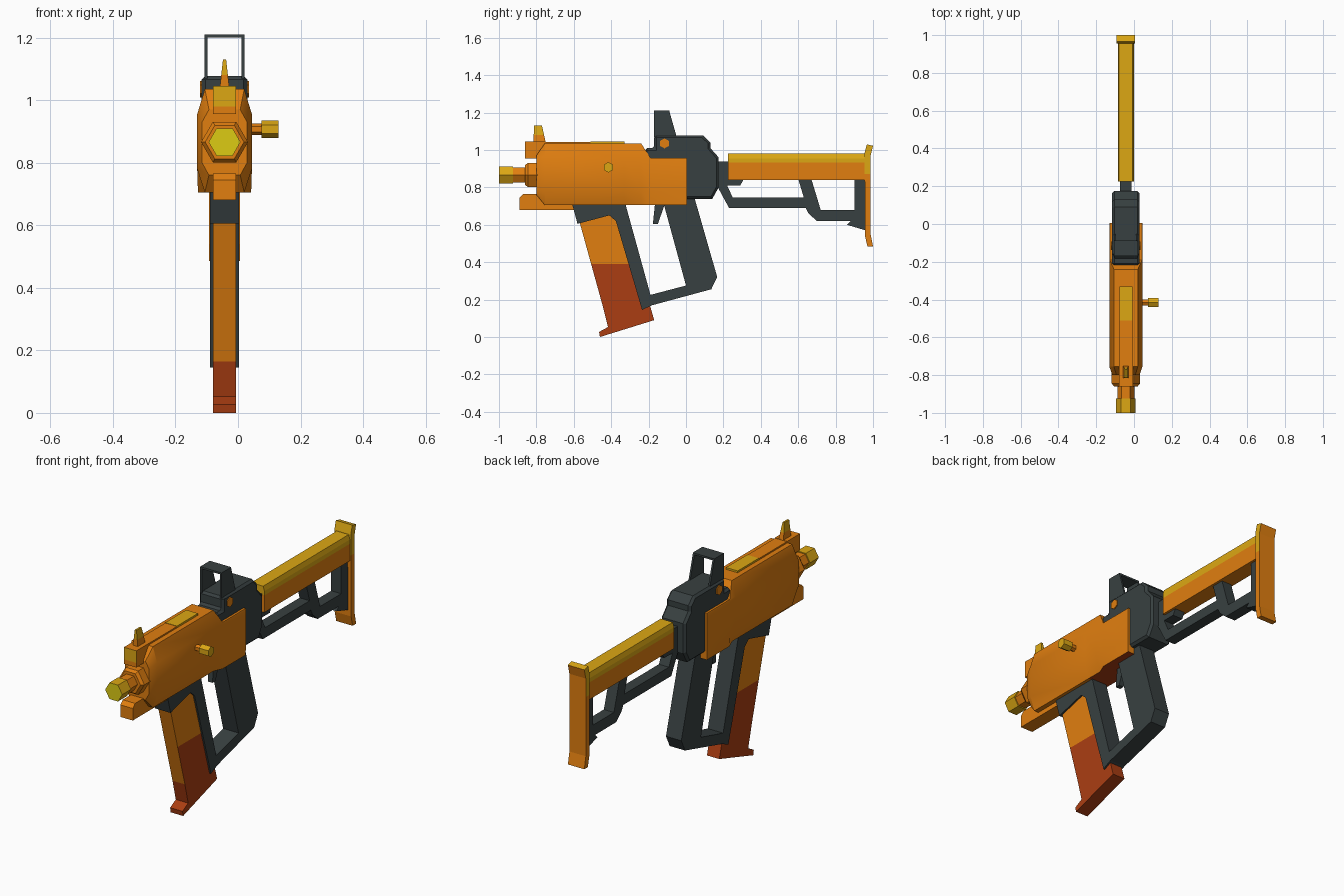
import bpy, bmesh, math
from mathutils import Vector

old = bpy.data.objects.get("Cube")
if old:
    bpy.data.objects.remove(old)

CX = -0.043  # centre plane of the model


def material(name, rgb):
    m = bpy.data.materials.new(name)
    m.use_nodes = True
    m.diffuse_color = (*rgb, 1)
    m.node_tree.nodes["Principled BSDF"].inputs["Base Color"].default_value = (*rgb, 1)
    return m


ORANGE = material("orange", (0.75, 0.21, 0.005))
YELLOW = material("amber yellow", (0.72, 0.39, 0.007))
LIME = material("lime yellow", (0.72, 0.6, 0.007))
RUST = material("rust red", (0.41, 0.048, 0.006))
DARK = material("dark grey", (0.039, 0.051, 0.052))


def loft(name, rings, mats, rule=None, cut=None, bevel=0, smooth=False):
    """Skin equal rings of points; cut = height of a colour split, rule(centre, normal) = slot."""
    bm = bmesh.new()
    loops = [[bm.verts.new(p) for p in ring] for ring in rings]
    n = len(loops[0])
    for a, b in zip(loops, loops[1:]):
        for i in range(n):
            j = (i + 1) % n
            bm.faces.new((a[i], a[j], b[j], b[i]))
    bm.faces.new(loops[0][::-1])
    bm.faces.new(loops[-1])
    bmesh.ops.recalc_face_normals(bm, faces=bm.faces)
    if cut:
        bmesh.ops.bisect_plane(bm, geom=bm.verts[:] + bm.edges[:] + bm.faces[:],
                               plane_co=(0, 0, cut), plane_no=(0, 0, 1))
    bm.normal_update()
    if rule:
        for f in bm.faces:
            f.material_index = int(rule(f.calc_center_median(), f.normal))
    me = bpy.data.meshes.new(name)
    bm.to_mesh(me)
    bm.free()
    for m in mats:
        me.materials.append(m)
    if smooth:
        me.shade_smooth()
        me.set_sharp_from_angle(angle=math.radians(30))
    ob = bpy.data.objects.new(name, me)
    bpy.context.scene.collection.objects.link(ob)
    if bevel:
        mod = ob.modifiers.new("chamfer", "BEVEL")
        mod.width, mod.segments = bevel, 1
        mod.limit_method, mod.angle_limit = "ANGLE", math.radians(85)
    return ob


def plate(name, pts, half, mats, cx=CX, **kw):
    """Side profile (y, z) given thickness across x."""
    return loft(name, [[(cx + s * half, y, z) for y, z in pts] for s in (-1, 1)], mats, **kw)


def box(name, y0, y1, z0, z1, half, mats, **kw):
    return plate(name, [(y0, z0), (y1, z0), (y1, z1), (y0, z1)], half, mats, **kw)


def hexrod(name, axis, centre, steps, mats, **kw):
    """Six-sided rod along x or y; steps are (position, radius)."""
    rings = []
    for t, r in steps:
        ring = []
        for k in range(6):
            a = k * math.pi / 3
            u, v = r * math.cos(a), r * math.sin(a)
            if axis == "y":
                ring.append((centre[0] + u, t, centre[1] + v))
            else:
                ring.append((t, centre[0] + v, centre[1] + u))
        rings.append(ring)
    return loft(name, rings, mats, **kw)


# Main shell: eight-sided section, tapered nose, lowered rear
def section(y, top, bottom, shoulder, skirt, wide, narrow):
    side = [(narrow, top), (wide, shoulder), (wide, skirt), (narrow, bottom)]
    return [(CX + w, y, z) for w, z in side] + [(CX - w, y, z) for w, z in side[::-1]]


full = (1.035, 0.705, 0.955, 0.78, 0.0875, 0.063)
low = (0.957, 0.705, 0.95, 0.78, 0.0875, 0.085)
loft("main_shell",
     [section(-0.80, 0.97, 0.76, 0.93, 0.80, 0.072, 0.05), section(-0.755, *full),
      section(-0.33, *full), section(-0.24, *full),
      section(-0.19, *low), section(0.005, *low)],
     [ORANGE, RUST], rule=lambda c, n: n.z < -0.8 and c.y > -0.33, smooth=True)

# Barrel, collar and muzzle
hexrod("barrel_collar", "y", (CX, 0.866), [(-0.86, 0.062), (-0.845, 0.075), (-0.79, 0.075)], [ORANGE])
hexrod("barrel_neck", "y", (CX, 0.866), [(-0.94, 0.045), (-0.8, 0.045)], [ORANGE])
hexrod("muzzle", "y", (CX, 0.866), [(-1.0, 0.051), (-0.925, 0.051)], [YELLOW, LIME],
       rule=lambda c, n: n.y < -0.9)

# Lower nose block
plate("lower_nose_block", [(-0.89, 0.68), (-0.6, 0.68), (-0.6, 0.74), (-0.76, 0.765),
                           (-0.87, 0.765), (-0.89, 0.745)], 0.037, [ORANGE])

# Top rail and front sight
box("sight_base", -0.86, -0.75, 0.955, 1.045, 0.037, [ORANGE, YELLOW], cut=0.98,
    rule=lambda c, n: n.y < -0.9 and c.z > 0.98)
box("top_rail_front", -0.755, -0.51, 1.0, 1.043, 0.035, [ORANGE])
box("top_rail_rear", -0.51, -0.33, 1.0, 1.045, 0.035, [YELLOW])
loft("front_sight",
     [[(CX + sx * w, y, z) for sx, y in ((-1, y0), (1, y0), (1, y1), (-1, y1))]
      for w, y0, y1, z in ((0.015, -0.815, -0.75, 1.04), (0.005, -0.813, -0.77, 1.13))],
     [ORANGE, YELLOW], cut=1.08, rule=lambda c, n: c.z > 1.08)

# Charging handle on the left side
hexrod("charging_stem", "x", (-0.415, 0.907), [(0.03, 0.018), (0.08, 0.018)], [ORANGE])
hexrod("charging_knob", "x", (-0.415, 0.907), [(0.075, 0.028), (0.13, 0.028)], [YELLOW])

# Rear receiver
plate("rear_receiver", [(-0.22, 0.8), (-0.22, 1.01), (-0.17, 1.01), (-0.17, 1.078), (0.09, 1.078),
                        (0.13, 1.04), (0.13, 1.01), (0.175, 0.96), (0.175, 0.80),
                        (0.14, 0.738), (-0.05, 0.738)], 0.073, [DARK], bevel=0.012)
hexrod("receiver_pin", "x", (-0.115, 1.035), [(CX - 0.078, 0.027), (CX + 0.078, 0.027)], [ORANGE])

# Rear sight frame
for side, s in (("left", 1), ("right", -1)):
    plate("rear_sight_" + side, [(-0.17, 1.07), (-0.05, 1.07), (-0.09, 1.21), (-0.17, 1.21)],
          0.005, [DARK], cx=CX + s * 0.059)
box("rear_sight_top", -0.17, -0.088, 1.2, 1.21, 0.06, [DARK])

# Grip, magazine well and lower guard in one frame
plate("grip_frame", [(-0.61, 0.715), (-0.325, 0.715), (-0.19, 0.225), (0, 0.275), (-0.12, 0.715),
                     (-0.1, 0.745), (0.045, 0.745), (0.167, 0.32), (0.135, 0.255), (-0.18, 0.17),
                     (-0.235, 0.145), (-0.375, 0.62), (-0.41, 0.65), (-0.58, 0.605)],
      0.046, [DARK])
plate("trigger", [(-0.165, 0.72), (-0.11, 0.72), (-0.15, 0.605), (-0.177, 0.605)], 0.014, [DARK])

# Magazine
plate("magazine_body", [(-0.59, 0.69), (-0.36, 0.69), (-0.19, 0.16), (-0.17, 0.09), (-0.387, 0.03),
                        (-0.417, 0.053), (-0.445, 0.165)],
      0.037, [ORANGE, RUST], cut=0.39,
      rule=lambda c, n: c.z < 0.39 and (n.y > -0.8 or c.z < 0.12))
plate("magazine_foot", [(-0.17, 0.09), (-0.46, 0), (-0.465, 0.027), (-0.417, 0.053), (-0.2, 0.115)],
      0.037, [RUST])

# Stock
box("stock_connector", 0.16, 0.24, 0.81, 0.937, 0.03, [DARK])
loft("stock_tube",
     [[(CX + x, y, z) for x, z in ((-0.043, 0.84), (0.043, 0.84), (0.043, 0.955), (0.036, 0.98),
                                   (-0.036, 0.98), (-0.043, 0.955))] for y in (0.225, 0.965)],
     [ORANGE, YELLOW], cut=0.932, rule=lambda c, n: c.z > 0.932)
plate("stock_strut", [(0.17, 0.86), (0.225, 0.845), (0.31, 0.845), (0.29, 0.81), (0.22, 0.81),
                      (0.25, 0.745), (0.63, 0.745), (0.6, 0.845), (0.67, 0.845), (0.72, 0.68),
                      (0.9, 0.68), (0.9, 0.85), (0.96, 0.85), (0.96, 0.57), (0.86, 0.6),
                      (0.88, 0.62), (0.7, 0.62), (0.655, 0.66), (0.64, 0.69), (0.23, 0.69),
                      (0.165, 0.81)], 0.03, [DARK])
plate("butt_plate", [(0.955, 0.985), (0.967, 1.03), (1.0, 1.022), (0.987, 0.97), (0.987, 0.55),
                     (1.0, 0.485), (0.97, 0.485), (0.957, 0.54)],
      0.049, [ORANGE, YELLOW], cut=0.87, rule=lambda c, n: c.z > 0.87 and n.y < 0.5)
